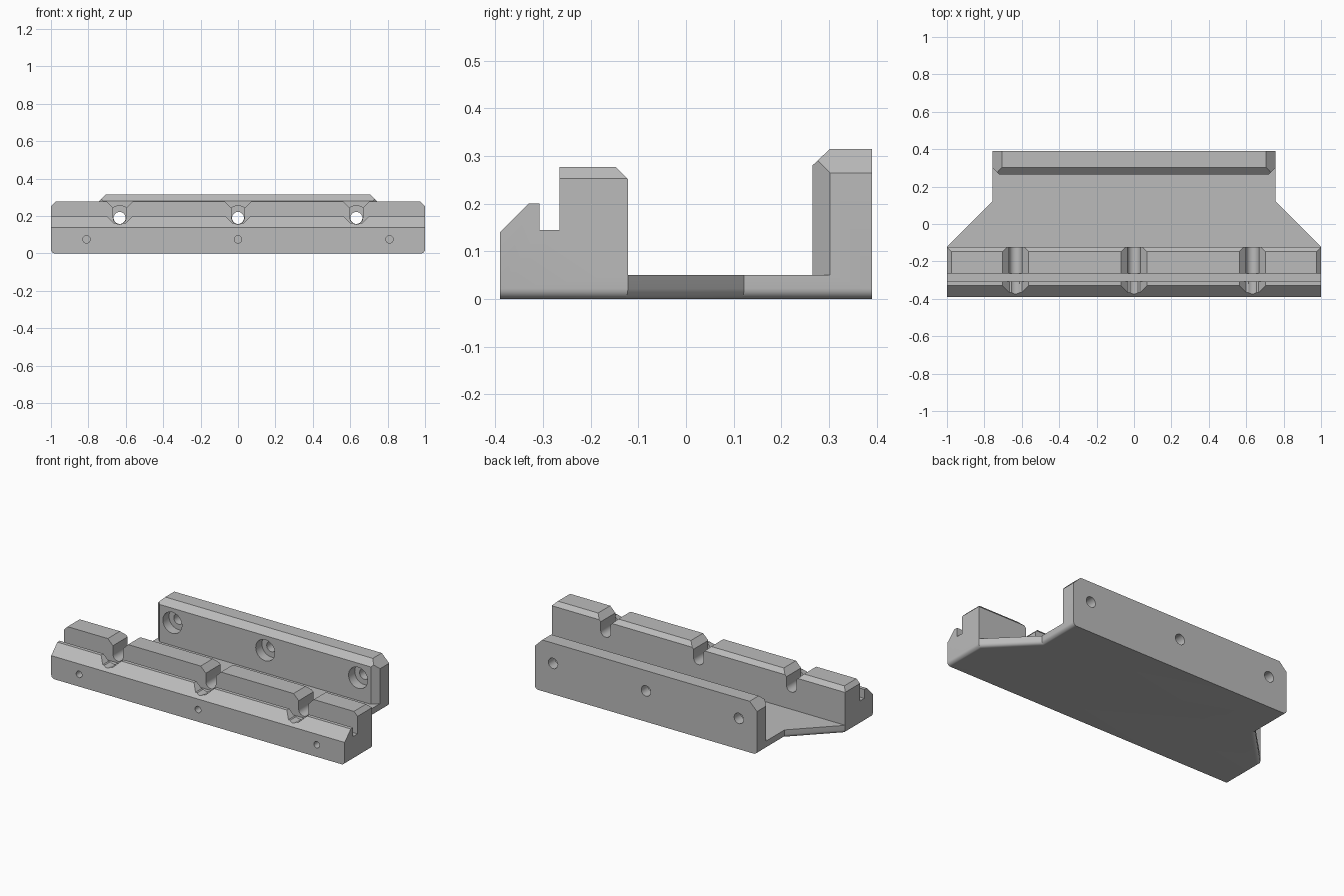
import bpy, bmesh, math
from mathutils import Vector

cube = bpy.data.objects.get("Cube")
if cube:
    bpy.data.objects.remove(cube, do_unlink=True)

steel = bpy.data.materials.new("grey_steel")
steel.use_nodes = True
colour = (0.5, 0.5, 0.5, 1)
steel.diffuse_color = colour
steel.node_tree.nodes["Principled BSDF"].inputs["Base Color"].default_value = colour


def to_object(name, bm):
    bmesh.ops.recalc_face_normals(bm, faces=bm.faces)
    mesh = bpy.data.meshes.new(name)
    bm.to_mesh(mesh)
    bm.free()
    mesh.materials.append(steel)
    obj = bpy.data.objects.new(name, mesh)
    bpy.context.collection.objects.link(obj)
    return obj


def prism(name, points, axis, start, end):
    """Extrude a closed 2D outline along the x, y or z axis."""
    place = {"x": lambda a, b: (start, a, b),
             "y": lambda a, b: (a, start, b),
             "z": lambda a, b: (a, b, start)}[axis]
    bm = bmesh.new()
    face = bm.faces.new([bm.verts.new(place(a, b)) for a, b in points])
    moved = bmesh.ops.extrude_face_region(bm, geom=[face])["geom"]
    shift = Vector([(end - start) * (axis == k) for k in "xyz"])
    bmesh.ops.translate(bm, vec=shift, verts=[v for v in moved if isinstance(v, bmesh.types.BMVert)])
    return to_object(name, bm)


def bore(name, x, z, radius, start, end):
    ring = [math.tau * i / 32 for i in range(32)]
    return prism(name, [(x + radius * math.cos(a), z + radius * math.sin(a)) for a in ring],
                 "y", start, end)


def combine(target, tool, operation="DIFFERENCE"):
    mod = target.modifiers.new("shape", "BOOLEAN")
    mod.operation, mod.solver, mod.object = operation, "EXACT", tool
    bpy.context.view_layer.objects.active = target
    bpy.ops.object.modifier_apply(modifier=mod.name)
    bpy.data.objects.remove(tool, do_unlink=True)


# Side profile: grooved front block, low floor, tall back wall
profile = [(-.39, 0), (-.39, .14), (-.33, .2), (-.307, .2), (-.307, .145), (-.265, .145),
           (-.265, .277), (-.147, .277), (-.122, .252), (-.122, .05), (.265, .05),
           (.265, .28), (.302, .315), (.39, .315), (.39, 0)]
body = prism("clamp_body", profile, "x", -1.1, 1.1)

# Plan outline with rounded lower side edges
half = [(1, -.5), (1, -.122), (.757, .122), (.757, .5)]
plan = prism("plan_outline", half + [(-x, y) for x, y in reversed(half)], "z", 0, .5)
bm = bmesh.new()
bm.from_mesh(plan.data)
low = [e for e in bm.edges if all(v.co.z < .01 for v in e.verts)
       and abs(e.verts[0].co.y - e.verts[1].co.y) > .01]
bmesh.ops.bevel(bm, geom=low, offset=.022, segments=6, profile=.5, affect="EDGES")
bm.to_mesh(plan.data)
bm.free()
combine(body, plan, "INTERSECT")

# End chamfers on the block and wall
for s in (-1, 1):
    block_end = [(s * .975, .278), (s * 1.001, .252), (s * 1.1, .252), (s * 1.1, .4), (s * .975, .4)]
    combine(body, prism("block_end_cut", block_end, "y", -.29, -.05))
    wall_end = [(s * .706, .316), (s * .758, .264), (s * .9, .264), (s * .9, .4), (s * .706, .4)]
    combine(body, prism("wall_end_cut", wall_end, "y", .2, .5))
    wall_side = [(s * .719, .264), (s * .758, .303), (s * .9, .303), (s * .9, .2), (s * .719, .2)]
    combine(body, prism("wall_side_cut", wall_side, "z", .05, .5))

# Open bolt slots with flared mouths, and counterbored bolt holes behind them
r, z0 = .034, .19
for x in (-.633, 0, .633):
    arc = [math.pi * (1 + i / 16) for i in range(17)]
    slot = [(x + r * math.cos(a), z0 + r * math.sin(a)) for a in arc]
    combine(body, prism("slot_cut", slot + [(x + r, .4), (x - r, .4)], "y", -.5, -.1))
    for top, start, end in ((.278, -.29, -.1), (.201, -.5, -.29)):
        flare = [(x - .033, top - .037), (x + .033, top - .037), (x + .07, top),
                 (x + .07, top + .03), (x - .07, top + .03), (x - .07, top)]
        combine(body, prism("flare_cut", flare, "y", start, end))
    combine(body, bore("bolt_hole", x, z0, .032, .2, .5))
    combine(body, bore("counterbore", x, z0, .065, .2, .325))

# Small pin holes in the front face
for x in (-.81, 0, .81):
    combine(body, bore("pin_hole", x, .075, .02, -.5, -.28))

# Smooth the rounded surfaces, keep machined edges sharp
bpy.ops.object.select_all(action="DESELECT")
body.select_set(True)
bpy.context.view_layer.objects.active = body
bpy.ops.object.shade_smooth_by_angle(angle=math.radians(25))
